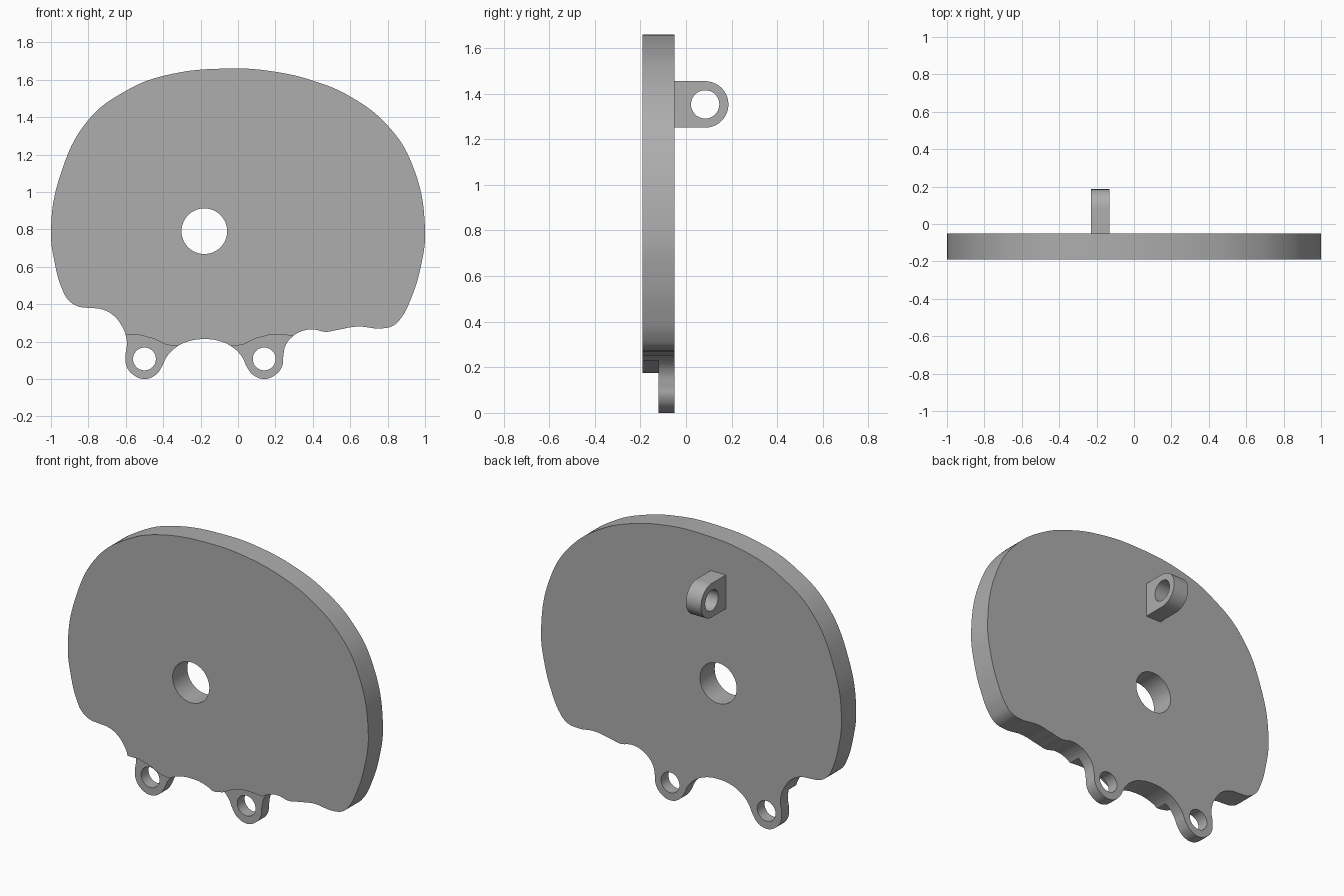
import bpy
import bmesh
from math import sin, cos, pi, radians

if "Cube" in bpy.data.objects:
    bpy.data.objects.remove(bpy.data.objects["Cube"], do_unlink=True)

GREY = (0.42, 0.42, 0.42, 1)
grey = bpy.data.materials.new("plain grey")
grey.use_nodes = True
grey.diffuse_color = GREY
grey.node_tree.nodes["Principled BSDF"].inputs["Base Color"].default_value = GREY


def arc(cx, cy, r, start=0, end=2 * pi, n=64):
    return [(cx + r * cos(start + (end - start) * i / n),
             cy + r * sin(start + (end - start) * i / n)) for i in range(n)]


def baked_mesh(obj):
    bpy.context.view_layer.update()
    return bpy.data.meshes.new_from_object(
        obj.evaluated_get(bpy.context.evaluated_depsgraph_get()))


def extrude_profile(name, outline, holes, thickness, location, turn, smooth):
    """Fill an outline with holes, thicken it and stand it upright."""
    curve = bpy.data.curves.new(name, 'CURVE')
    curve.dimensions = '2D'
    curve.fill_mode = 'BOTH'
    curve.extrude = thickness / 2
    curve.resolution_u = 8
    for i, pts in enumerate([outline] + holes):
        rounded = smooth and i == 0
        spline = curve.splines.new('BEZIER' if rounded else 'POLY')
        target = spline.bezier_points if rounded else spline.points
        target.add(len(pts) - 1)
        for p, (x, y) in zip(target, pts):
            if rounded:
                p.co = (x, y, 0)
                p.handle_left_type = p.handle_right_type = 'AUTO'
            else:
                p.co = (x, y, 0, 1)
        spline.use_cyclic_u = True
    temp = bpy.data.objects.new("temp", curve)
    bpy.context.collection.objects.link(temp)
    mesh = baked_mesh(temp)
    bpy.data.objects.remove(temp, do_unlink=True)
    bm = bmesh.new()
    bm.from_mesh(mesh)
    bmesh.ops.remove_doubles(bm, verts=bm.verts, dist=0.0002)
    bmesh.ops.recalc_face_normals(bm, faces=bm.faces)
    bm.to_mesh(mesh)
    bm.free()
    mesh.materials.clear()
    mesh.materials.append(grey)
    obj = bpy.data.objects.new(name, mesh)
    obj.location = location
    obj.rotation_euler = (radians(90), 0, turn)
    bpy.context.collection.objects.link(obj)
    return obj


def shade(obj):
    bpy.ops.object.select_all(action='DESELECT')
    obj.select_set(True)
    bpy.context.view_layer.objects.active = obj
    bpy.ops.object.shade_smooth_by_angle(angle=radians(30))


MID = -0.18                      # axis shared by the main hole and both lugs


def mirrored(pts):
    return [(2 * MID - x, z) for x, z in reversed(pts)]


# Plate outline: dome, right lower edge, lugs with the arch between, left edge
dome = [(-1, .79), (-.95, 1.09), (-.8, 1.385), (-.6, 1.54), (-.4, 1.62),
        (-.03, 1.66), (.2, 1.642), (.4, 1.595), (.6, 1.51), (.8, 1.355),
        (.93, 1.15), (1, .8)]
right_edge = [(.975, .59), (.925, .43), (.875, .33), (.83, .285), (.76, .27),
              (.64, .28), (.53, .262), (.47, .252), (.4, .265), (.34, .255),
              (.29, .225), (.255, .18)]
lug = [(.242, .12), (.235, .066), (.2, .022), (.14, 0), (.08, .022),
       (.05, .06), (.02, .12), (-.03, .17), (-.09, .2)]
left_edge = [(-.594, .19), (-.602, .24), (-.625, .29), (-.67, .343),
             (-.73, .373), (-.8, .38), (-.855, .388), (-.905, .42),
             (-.94, .48), (-.98, .62)]
outline = dome + right_edge + lug + [(MID, .213)] + mirrored(lug) + left_edge

lug_x = [.14, 2 * MID - .14]
holes = [arc(MID, .79, .122)] + [arc(x, .107, .061) for x in lug_x]
plate = extrude_profile("plate", outline, holes, .14, (0, -.12, 0), 0, True)

# Thin both lugs by cutting away their front half along a wavy step
step = [(-.08, .178), (-.02, .175), (.03, .185), (.09, .215), (.17, .236),
        (.24, .236), (.285, .232), (.32, .225), (.32, -.1), (-.08, -.1)]
for side in (step, mirrored(step)):
    cutter = extrude_profile("lug_cutter", side, [], .1,
                             (0, -.17, 0), 0, False)
    mod = plate.modifiers.new("cut", 'BOOLEAN')
    mod.operation = 'DIFFERENCE'
    mod.solver = 'EXACT'
    mod.object = cutter
    plate_mesh = baked_mesh(plate)
    plate.modifiers.clear()
    plate.data = plate_mesh
    bpy.data.objects.remove(cutter, do_unlink=True)
shade(plate)

# Rear mounting eye
eye_outline = [(-.052, 1.353 - .102)] + \
    arc(.084, 1.353, .102, -pi / 2, pi / 2, 32) + \
    [(.084, 1.353 + .102), (-.052, 1.353 + .102)]
eye = extrude_profile("mounting_eye", eye_outline, [arc(.084, 1.353, .062)],
                      .1, (MID, 0, 0), radians(90), False)
shade(eye)
